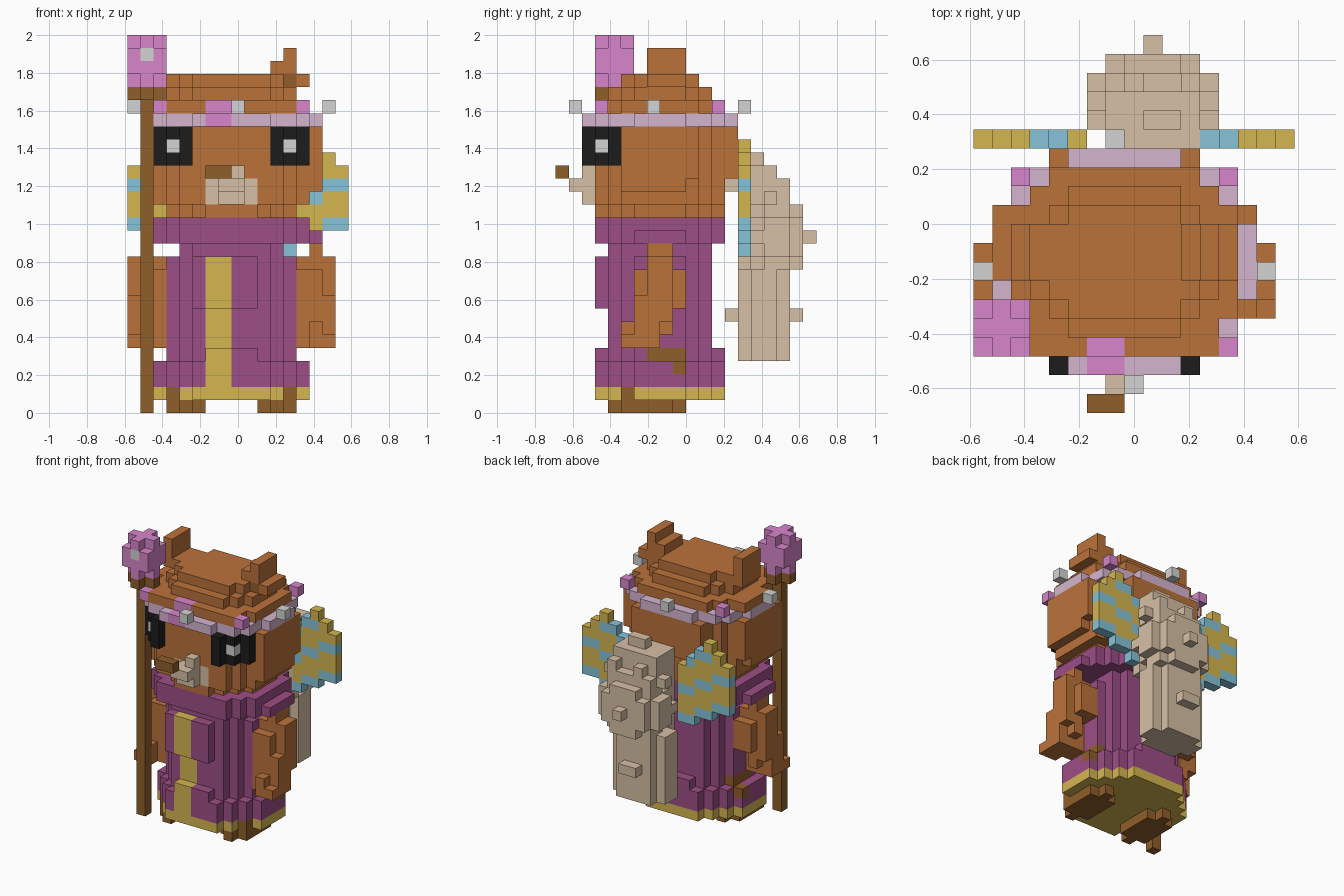
import bpy
import bmesh

cube = bpy.data.objects.get("Cube")
if cube:
    bpy.data.objects.remove(cube, do_unlink=True)

U = 2 / 29                      # edge length of one block
CENTRE = (8.5, 10, 0)           # grid position of the origin
taken = set()                   # cells already used by an earlier part


def material(name, rgb):
    lin = [((c / 255 + 0.055) / 1.055) ** 2.4 for c in rgb]
    m = bpy.data.materials.new(name)
    m.use_nodes = True
    m.diffuse_color = (*lin, 1)
    m.node_tree.nodes["Principled BSDF"].inputs["Base Color"].default_value = (*lin, 1)
    return m


FUR = material("fur brown", (187, 114, 58))
WOOD = material("dark brown", (143, 94, 42))
ROBE = material("robe purple", (157, 78, 134))
GOLD = material("gold", (213, 182, 80))
BEIGE = material("beige", (215, 192, 166))
LILAC = material("lilac", (213, 181, 206))
PINK = material("pink", (216, 134, 203))
BLACK = material("black", (28, 28, 28))
GREY = material("light grey", (212, 212, 212))
BLUE = material("sky blue", (135, 196, 216))


def cells_of(box):
    """Cells of x0,x1,y0,y1,z0,z1 with an optional stepped corner cut."""
    x0, x1, y0, y1, z0, z1 = box[:6]
    cut = box[6] if len(box) > 6 else 0
    return {(x, y, z) for x in range(x0, x1) for y in range(y0, y1) for z in range(z0, z1)
            if min(x - x0, x1 - 1 - x) + min(y - y0, y1 - 1 - y) >= cut}


def mirrored(boxes):
    return boxes + [(16 - b[1], 16 - b[0], *b[2:]) for b in boxes]


def part(name, mat, boxes, rule=None, mats=None):
    """Skin the union of the boxes; rule(cell) picks a material index."""
    cells = set().union(*(cells_of(b) for b in boxes)) - taken
    taken.update(cells)
    bm = bmesh.new()
    verts = {}

    def vert(p):
        if p not in verts:
            verts[p] = bm.verts.new([(a - c) * U for a, c in zip(p, CENTRE)])
        return verts[p]

    for cell in sorted(cells):
        for axis in range(3):
            for side in (0, 1):
                near = list(cell)
                near[axis] += 2 * side - 1
                if tuple(near) in cells:
                    continue
                b, c = (axis + 1) % 3, (axis + 2) % 3
                ring = []
                for db, dc in ((0, 0), (1, 0), (1, 1), (0, 1)):
                    p = list(cell)
                    p[axis] += side
                    p[b] += db
                    p[c] += dc
                    ring.append(vert(tuple(p)))
                face = bm.faces.new(ring if side else ring[::-1])
                face.material_index = rule(cell) if rule else 0
    bmesh.ops.dissolve_limit(bm, angle_limit=0.01, verts=bm.verts[:], edges=bm.edges[:],
                             delimit={'MATERIAL'})
    mesh = bpy.data.meshes.new(name)
    bm.to_mesh(mesh)
    bm.free()
    for m in (mats or [mat]):
        mesh.materials.append(m)
    obj = bpy.data.objects.new(name, mesh)
    bpy.context.collection.objects.link(obj)
    return obj


# Face details
part("eye_glints", GREY, mirrored([(12, 13, 3, 4, 20, 21)]))
part("eyes", BLACK, mirrored([(11, 12, 2, 4, 19, 22), (12, 13, 3, 4, 19, 22),
                              (13, 14, 4, 5, 19, 22)]))
part("nose", WOOD, [(6, 8, 0, 1, 18, 19)])
part("muzzle", BEIGE, [(6, 10, 3, 4, 16, 18), (7, 9, 2, 3, 16, 18), (7, 9, 1, 2, 17, 18),
                       (8, 9, 2, 4, 18, 19)])

# Headband with studs
part("headband_studs", GREY, [(8, 9, 1, 2, 23, 24), (7, 8, 14, 15, 23, 24),
                              (15, 16, 7, 8, 23, 24), (0, 1, 7, 8, 23, 24)])
part("headband_gems", PINK, [(6, 8, 2, 3, 22, 23), (6, 8, 3, 4, 23, 24)] +
     mirrored([(13, 14, 3, 4, 23, 24), (13, 14, 12, 13, 23, 24)]))
part("headband", LILAC, [(2, 14, 3, 13, 22, 23, 1), (1, 15, 6, 10, 22, 23),
                         (5, 11, 2, 14, 22, 23)])

# Head and ears
part("inner_ear", WOOD, [(12, 13, 7, 8, 25, 26)])
part("left_ear", FUR, [(12, 14, 7, 10, 25, 26), (11, 13, 7, 10, 26, 27),
                       (12, 13, 7, 10, 27, 28)])
part("right_ear", FUR, [(2, 4, 7, 10, 25, 26), (2, 3, 7, 10, 26, 28)])
part("head", FUR, [
    (3, 13, 3, 13, 15, 16, 3), (2, 14, 3, 13, 16, 22, 2),
    (1, 15, 5, 11, 18, 22), (1, 15, 5, 10, 17, 18), (4, 12, 12, 14, 18, 22),
    (3, 13, 3, 5, 23, 24), (2, 14, 5, 11, 23, 24), (3, 13, 11, 12, 23, 24),
    (4, 12, 12, 13, 23, 24), (1, 2, 7, 11, 23, 24), (4, 12, 4, 12, 22, 23),
    (3, 13, 4, 12, 24, 25, 2), (4, 12, 5, 11, 25, 26, 1)])

# Robe with gold stripe and hem
part("robe_stripe", GOLD, [(6, 8, 3, 4, 2, 5), (6, 8, 4, 5, 5, 8), (6, 8, 3, 4, 8, 12)])
part("toe_tips", WOOD, mirrored([(12, 13, 5, 6, 1, 2)]))
part("robe_hem", GOLD, [(2, 14, 3, 13, 1, 2, 3)])
part("robe_patches", WOOD, mirrored([(12, 13, 7, 10, 4, 5), (13, 14, 9, 10, 3, 4)]))
part("robe", ROBE, [
    (2, 14, 3, 13, 2, 4, 3), (3, 13, 3, 13, 4, 5, 3), (3, 13, 4, 12, 5, 12, 2),
    (5, 6, 3, 4, 8, 12), (8, 10, 3, 4, 8, 12), (4, 12, 4, 12, 12, 13, 1)])
part("collar", ROBE, [(2, 14, 3, 13, 13, 15, 2), (1, 15, 6, 10, 13, 14)])
part("feet", WOOD, mirrored([(10, 13, 4, 10, 0, 1, 1)]))

# Staff, its bracket and crystal
part("crystal_core", GREY, [(1, 2, 3, 4, 27, 28)])
part("crystal", PINK, [(0, 3, 3, 6, 25, 26, 1), (0, 3, 3, 6, 26, 28), (0, 3, 3, 6, 28, 29, 1)])
part("staff", WOOD, [(1, 2, 4, 5, 0, 24), (0, 3, 3, 6, 24, 25, 1)])

# Arms: shoulder, forearm and stepped hand
part("arms", FUR, mirrored([
    (14, 15, 7, 9, 12, 14), (13, 15, 7, 9, 11, 12), (13, 15, 6, 10, 8, 11),
    (15, 16, 7, 9, 7, 12), (15, 16, 6, 7, 7, 9),
    (13, 15, 6, 8, 5, 8), (15, 16, 6, 8, 5, 7), (14, 16, 5, 6, 5, 6),
    (14, 15, 5, 6, 6, 7), (14, 15, 8, 9, 6, 8)]))

# Bushy tail in two lobes with tufts
part("tail", BEIGE, [
    (6, 12, 14, 18, 4, 11, 1),
    (7, 12, 15, 19, 11, 12, 1), (6, 13, 15, 19, 12, 15, 1), (7, 12, 15, 19, 15, 16, 1),
    (6, 13, 15, 16, 13, 14), (7, 12, 15, 18, 16, 17), (7, 12, 15, 17, 17, 19),
    (8, 9, 17, 18, 17, 18), (11, 12, 17, 18, 17, 18), (9, 11, 15, 16, 19, 20),
    (6, 7, 16, 17, 16, 17), (12, 13, 16, 17, 16, 17),
    (7, 12, 14, 15, 11, 19), (9, 10, 13, 14, 17, 18),
    (9, 10, 19, 20, 13, 14), (8, 10, 18, 19, 7, 8), (8, 9, 13, 14, 7, 8)])

# Striped wings, each column with its own top; stripes drop a step every two columns
WING_TOPS = (18, 19, 20, 21, 20, 19)
wing = [(11 + k, 12 + k, 14, 15, 12 + k // 2, top) for k, top in enumerate(WING_TOPS)]


def stripe(cell):
    x = max(cell[0], 16 - cell[0])
    return 1 if (cell[2] - 12 - (x - 11) // 2) % 3 == 0 else 0


part("left_wing", GOLD, wing, stripe, [GOLD, BLUE])
part("right_wing", GOLD, [(17 - b[1], 17 - b[0], *b[2:]) for b in wing], stripe, [GOLD, BLUE])
